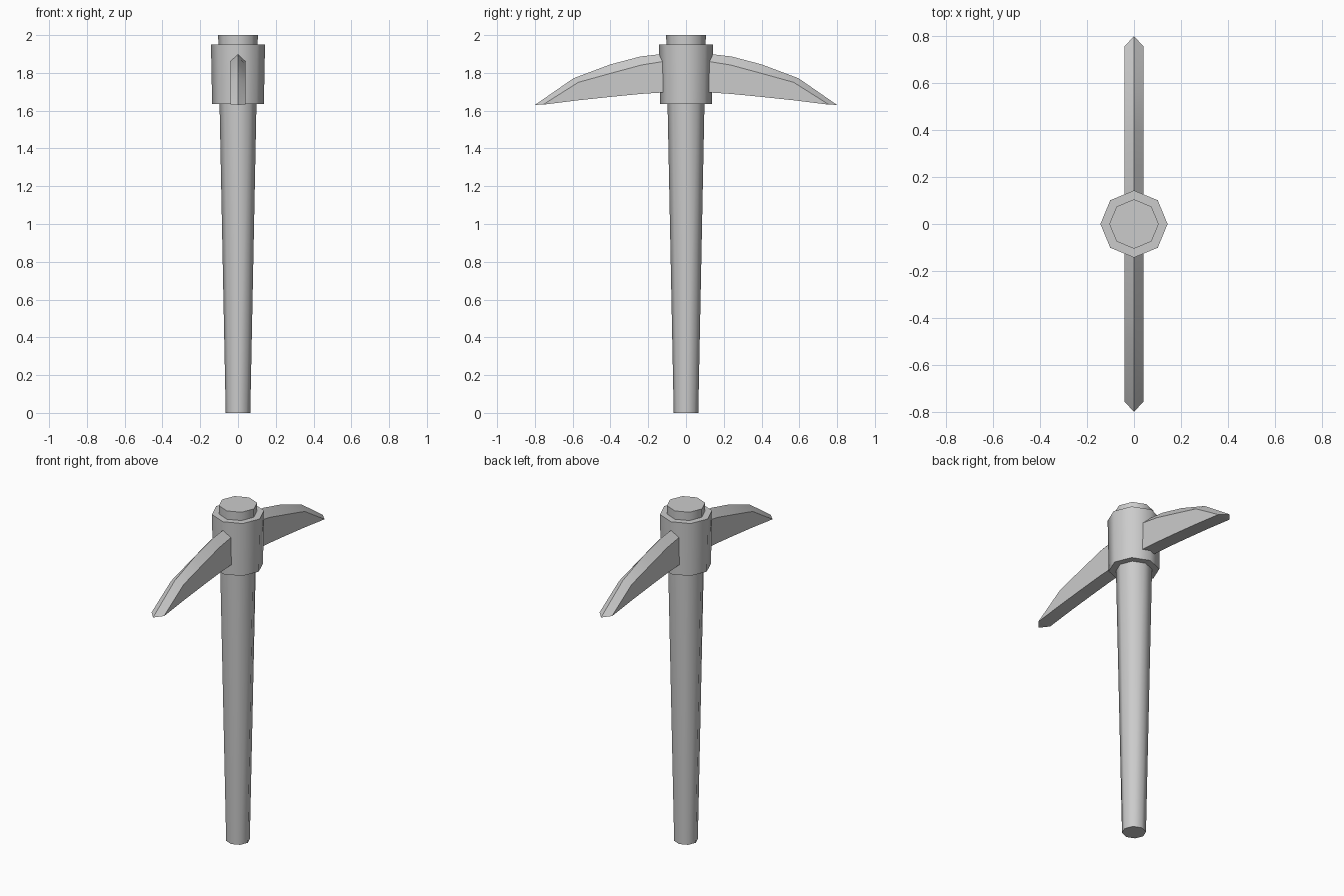
import bpy, bmesh, math

if "Cube" in bpy.data.objects:
    bpy.data.objects.remove(bpy.data.objects["Cube"])


def loft(name, rings, sharp_angle):
    """Skin equal-sized point rings into a capped solid."""
    bm = bmesh.new()
    loops = [[bm.verts.new(p) for p in ring] for ring in rings]
    n = len(rings[0])
    for a, b in zip(loops, loops[1:]):
        for i in range(n):
            j = (i + 1) % n
            bm.faces.new((a[i], a[j], b[j], b[i]))
    bm.faces.new(loops[0][::-1])
    bm.faces.new(loops[-1])
    bmesh.ops.remove_doubles(bm, verts=bm.verts, dist=0.0005)
    bmesh.ops.recalc_face_normals(bm, faces=bm.faces)
    mesh = bpy.data.meshes.new(name)
    bm.to_mesh(mesh)
    bm.free()
    obj = bpy.data.objects.new(name, mesh)
    bpy.context.collection.objects.link(obj)
    bpy.ops.object.select_all(action='DESELECT')
    obj.select_set(True)
    bpy.context.view_layer.objects.active = obj
    bpy.ops.object.shade_smooth_by_angle(angle=math.radians(sharp_angle))
    return obj


def octagon(r, z):
    return [(r * math.cos(i * math.pi / 4), r * math.sin(i * math.pi / 4), z)
            for i in range(8)]


# Tapered wooden shaft and the eye of the head around it
loft("handle", [octagon(0.065, 0), octagon(0.105, 2.0)], 50)
loft("head_collar", [octagon(0.137, 1.635), octagon(0.143, 1.95)], 50)

# Blade stations: ridge (y, z), shoulder (y, z), underside (y, z)
stations = [
    ((0.11, 1.902), (0.11, 1.862), (0.11, 1.697)),
    ((0.24, 1.887), (0.235, 1.842), (0.235, 1.689)),
    ((0.40, 1.845), (0.39, 1.80), (0.39, 1.674)),
    ((0.595, 1.772), (0.57, 1.75), (0.57, 1.655)),
    ((0.80, 1.63), (0.755, 1.633), (0.755, 1.632)),
]
W = 0.041


def section(side, ridge, shoulder, under):
    pts = [(0, *ridge), (W, *shoulder), (W, *under), (-W, *under), (-W, *shoulder)]
    return [(x, side * y, z) for x, y, z in pts]


# Two matching picks, front and back
for name, side in (("front_blade", -1), ("back_blade", 1)):
    blade = loft(name, [section(side, *s) for s in stations], 30)
    # Round the shading over the ridge only
    mesh = blade.data
    sharp = mesh.attributes.get("sharp_edge")
    for e in mesh.edges:
        if sharp and all(abs(mesh.vertices[v].co.x) < 0.001 for v in e.vertices):
            sharp.data[e.index].value = False
